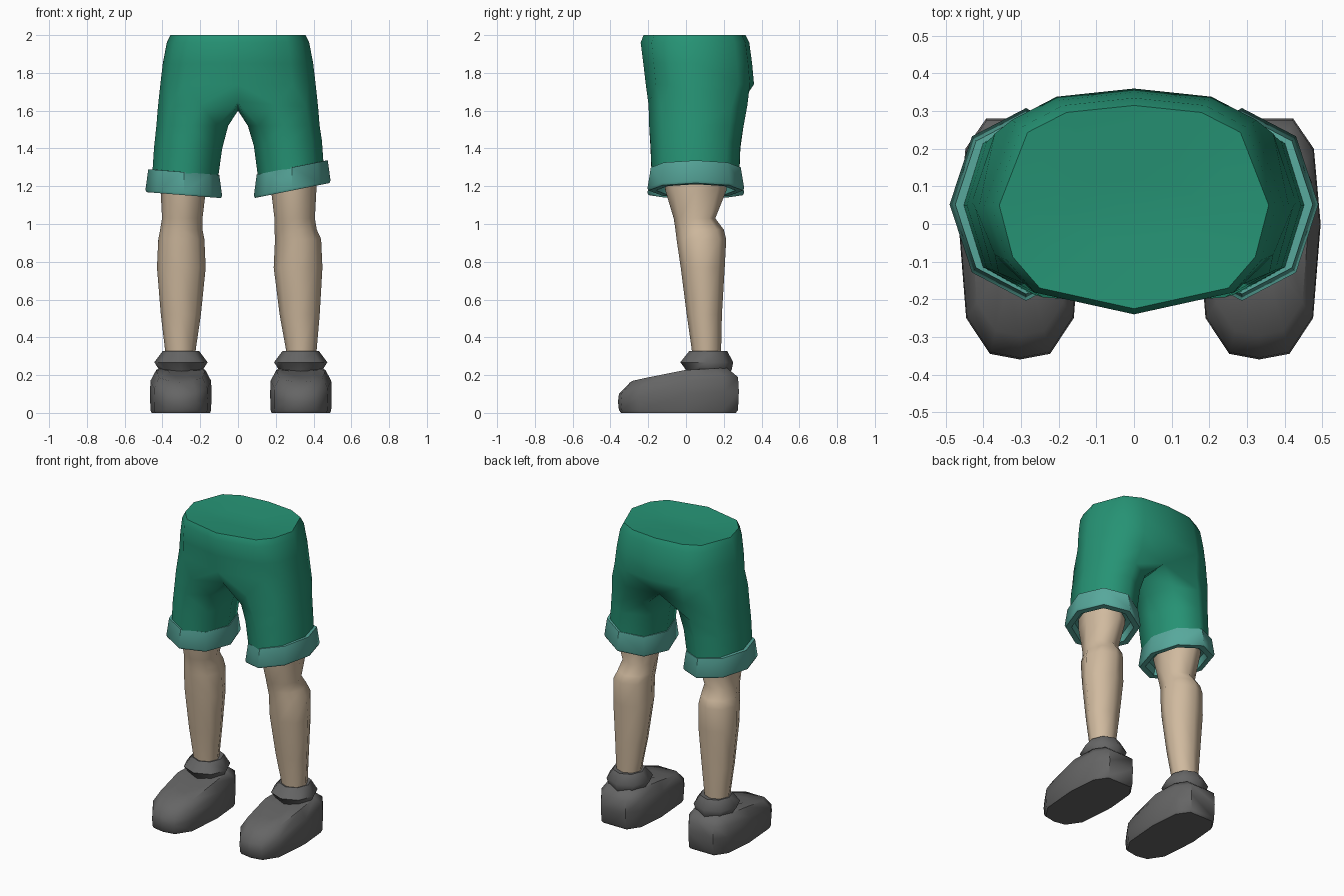
import bpy, bmesh, math
from mathutils import Vector

if "Cube" in bpy.data.objects:
    bpy.data.objects.remove(bpy.data.objects["Cube"], do_unlink=True)


def material(name, rgb):
    mat = bpy.data.materials.new(name)
    mat.use_nodes = True
    mat.diffuse_color = (*rgb, 1)
    mat.node_tree.nodes["Principled BSDF"].inputs["Base Color"].default_value = (*rgb, 1)
    return mat


GREEN = material("green cloth", (0.019, 0.29, 0.175))
TEAL = material("teal cuff", (0.095, 0.39, 0.33))
SKIN = material("skin", (0.63, 0.49, 0.345))
GREY = material("grey shoe", (0.13, 0.13, 0.13))


def finish(name, bm, mat, angle=60):
    bmesh.ops.remove_doubles(bm, verts=bm.verts, dist=0.0005)
    bmesh.ops.recalc_face_normals(bm, faces=bm.faces)
    mesh = bpy.data.meshes.new(name)
    bm.to_mesh(mesh)
    bm.free()
    mesh.materials.append(mat)
    mesh.shade_smooth()
    mesh.set_sharp_from_angle(angle=math.radians(angle))
    obj = bpy.data.objects.new(name, mesh)
    bpy.context.collection.objects.link(obj)
    return obj


def loft(bm, rings, closed=True, cap_start=False, cap_end=False):
    rows = [[bm.verts.new(p) for p in ring] for ring in rings]
    for a, b in zip(rows, rows[1:]):
        n = len(a)
        for i in range(n if closed else n - 1):
            j = (i + 1) % n
            bm.faces.new((a[i], a[j], b[j], b[i]))
    if cap_start:
        bm.faces.new(rows[0])
    if cap_end:
        bm.faces.new(rows[-1])


def oval(cx, cy, rx, ry, height, side=1, n=8):
    # height is a number or a rule on the distance from the middle
    ring = []
    for k in range(n):
        t = 2 * math.pi * k / n
        x, y = cx + rx * math.cos(t), cy + ry * math.sin(t)
        ring.append(Vector((side * x, y, height(x) if callable(height) else height)))
    return ring


def interp(table, v):
    for (a, p), (b, q) in zip(table, table[1:]):
        if v <= b:
            return p + (q - p) * max(0, (v - a) / (b - a))
    return table[-1][1]


# side, name, hem height, hem slope, ankle centre, calf centre, knee centre
SIDES = [(1, "left", 1.24, 0.2, 0.335, 0.318, 0.3),
         (-1, "right", 1.215, 0.08, 0.305, 0.30, 0.295)]

# Shorts: two open-topped leg tubes that share a centre seam, then a hip
shorts = bmesh.new()
for side, name, hem_z, slope, *_ in SIDES:
    def tilt(dz, k=1.0):
        return lambda x: hem_z + dz + k * slope * (x - 0.29)

    hem = oval(0.285, 0.05, 0.172, 0.23, tilt(-0.01), side)
    thigh = oval(0.264, 0.05, 0.18, 0.238, tilt(0.19, 0.4), side)
    groin = oval(0.242, 0.055, 0.19, 0.25, 1.52, side)
    crotch = [Vector((side * x, y, z)) for x, y, z in (
        (0.424, 0.05, 1.62), (0.37, 0.24, 1.62), (0.21, 0.325, 1.63),
        (0, 0.28, 1.62), (0, 0.06, 1.60), (0, -0.16, 1.65),
        (0.2, -0.198, 1.63), (0.36, -0.13, 1.62))]
    loft(shorts, [hem, thigh, groin, crotch], cap_start=True)

    # Hip rows run from back centre around the side to front centre
    rows = [[crotch[i] for i in (3, 2, 1, 0, 7, 6, 5)]]
    for z, wide, back, front in ((1.74, 0.411, 0.36, -0.213), (1.85, 0.398, 0.35, -0.226),
                                 (1.96, 0.377, 0.335, -0.24), (2.0, 0.358, 0.315, -0.225)):
        mid = 0.05
        b, f = back - mid, front - mid
        rows.append([Vector((side * wide * u, mid + v, z)) for u, v in (
            (0, b), (0.5, b * 0.93), (0.79, b * 0.73), (1, 0),
            (0.9, f * 0.5), (0.7, f * 0.8), (0, f))])
    # Waist closes over a shallow hollow
    rows.append([Vector((p.x * 0.5, 0.03 + (p.y - 0.03) * 0.3, 1.985)) for p in rows[-1]])
    rows.append([Vector((0, 0.03, 1.982))] * 7)
    loft(shorts, rows, closed=False)
bmesh.ops.remove_doubles(shorts, verts=shorts.verts, dist=0.0005)
bmesh.ops.dissolve_degenerate(shorts, edges=shorts.edges, dist=0.0005)
finish("shorts", shorts, GREEN, 62)

# Shoe outline, half of it, from toe to heel
HALF = [(0, -0.36), (0.08, -0.345), (0.143, -0.25), (0.163, 0.0), (0.145, 0.2), (0.09, 0.28)]
OUTLINE = HALF + [(-x, y) for x, y in HALF[:0:-1]]
WALL = [(-0.36, 0.1), (-0.25, 0.13), (0, 0.17), (0.28, 0.19)]
TOP = [(-0.36, 0.12), (-0.28, 0.172), (0, 0.228), (0.25, 0.24)]

for side, name, hem_z, slope, ankle, calf, knee in SIDES:
    # Turned-up cuff with a recessed underside
    def tilt(dz):
        return lambda x: hem_z + dz + slope * (x - 0.29)

    bm = bmesh.new()
    loft(bm, [oval(0.287, 0.052, rx, ry, tilt(dz), side) for rx, ry, dz in (
        (0.155, 0.205, 0.062), (0.188, 0.238, 0.06), (0.203, 0.256, -0.05),
        (0.197, 0.25, -0.062), (0.165, 0.21, -0.062), (0.155, 0.2, -0.015),
        (0.09, 0.12, -0.005))])
    finish(name + "_cuff", bm, TEAL, 50)

    # Bare lower leg: height, centre, half width, front, back
    bm = bmesh.new()
    loft(bm, [oval(cx, (f + b) / 2, w, (b - f) / 2, z, side) for z, cx, w, f, b in (
        (0.26, ankle, 0.075, 0.035, 0.18), (0.34, ankle, 0.082, 0.03, 0.186),
        (0.52, (ankle + calf) / 2, 0.106, 0.004, 0.19), (0.77, calf, 0.129, -0.028, 0.205),
        (0.92, calf, 0.122, -0.05, 0.213), (0.97, knee + 0.005, 0.112, -0.056, 0.2),
        (1.03, knee, 0.107, -0.065, 0.155), (1.18, knee - 0.005, 0.12, -0.11, 0.215),
        (1.25, knee - 0.005, 0.12, -0.11, 0.215))], cap_start=True, cap_end=True)
    finish(name + "_lower_leg", bm, SKIN)

    # Rolled sock collar
    bm = bmesh.new()
    loft(bm, [oval(ankle - 0.003, cy, rx, ry, z, side) for z, cy, rx, ry in (
        (0.2, 0.12, 0.1, 0.11), (0.23, 0.12, 0.117, 0.122), (0.268, 0.11, 0.141, 0.14),
        (0.328, 0.118, 0.096, 0.1), (0.322, 0.11, 0.07, 0.07))],
        cap_start=True, cap_end=True)
    finish(name + "_sock", bm, GREY)

    # Shoe
    def shoe_ring(scale, rule):
        return [Vector((side * (ankle - 0.002 + x * scale), -0.04 + (y + 0.04) * scale, rule(y, scale)))
                for x, y in OUTLINE]

    def top_rule(y, s):
        return interp(TOP, -0.04 + (y + 0.04) * s)

    bm = bmesh.new()
    loft(bm, [shoe_ring(0.95, lambda y, s: 0.0), shoe_ring(0.985, lambda y, s: 0.015),
              shoe_ring(1.0, lambda y, s: 0.6 * interp(WALL, y)),
              shoe_ring(0.985, lambda y, s: interp(WALL, y)),
              shoe_ring(0.8, top_rule), shoe_ring(0.4, top_rule)],
         cap_start=True, cap_end=True)
    finish(name + "_shoe", bm, GREY, 50)
